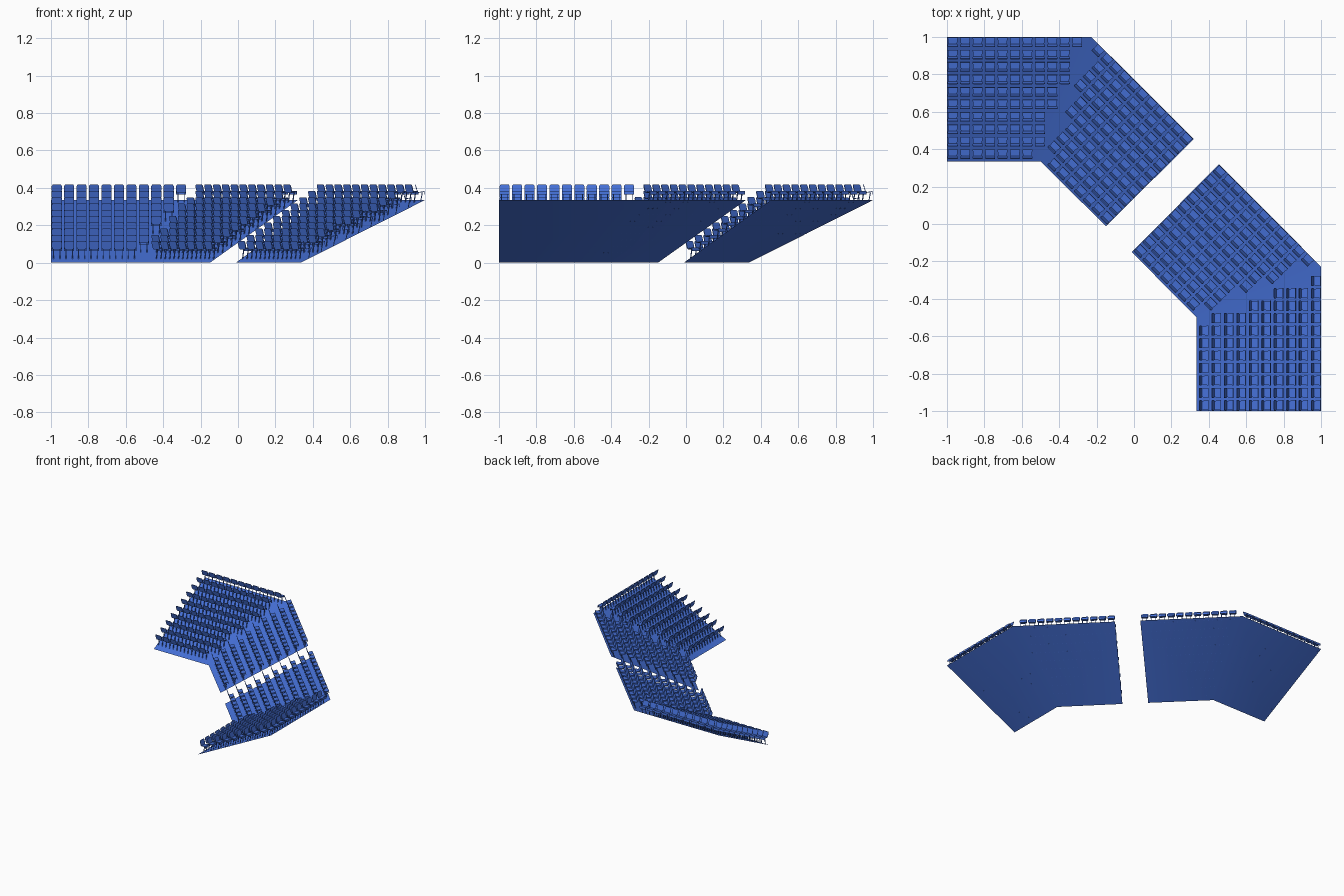
import bpy, bmesh
from mathutils import Vector

if "Cube" in bpy.data.objects:
    bpy.data.objects.remove(bpy.data.objects["Cube"])

blue = bpy.data.materials.new("seat blue")
blue.diffuse_color = (0.061, 0.165, 0.69, 1)
blue.use_nodes = True
blue.node_tree.nodes["Principled BSDF"].inputs["Base Color"].default_value = blue.diffuse_color

PITCH = 0.0665            # row and seat spacing
RISE = 0.0335             # height step per row
TOP = 0.335               # height of the outer edge
COUNTS = [11, 10, 10, 10, 9, 9, 8, 8, 8, 7]   # seats per row, top row first
H = 0.70711

# wing frames: origin at the outer open corner, run along the row, inward direction
WINGS = {
    "end_wing": (Vector((-1, 1, 0)), Vector((1, 0, 0)), Vector((0, -1, 0))),
    "corner_wing": (Vector((0.32, 0.455, 0)), Vector((-H, H, 0)), Vector((-H, -H, 0))),
}


def swap(p):
    """Mirror across the diagonal x = y."""
    return Vector((p.y, p.x, p.z))


def finish(bm, name):
    me = bpy.data.meshes.new(name)
    bm.to_mesh(me)
    bm.free()
    me.materials.append(blue)
    ob = bpy.data.objects.new(name, me)
    bpy.context.collection.objects.link(ob)
    return ob


def prism(bm, ring_a, ring_b, place):
    """Closed solid between two matching rings of (run, inward, height) points."""
    a = [bm.verts.new(place(p)) for p in ring_a]
    b = [bm.verts.new(place(p)) for p in ring_b]
    bm.faces.new(a)
    bm.faces.new(b[::-1])
    n = len(a)
    for i in range(n):
        j = (i + 1) % n
        bm.faces.new((a[i], b[i], b[j], a[j]))


def seat(bm, place):
    c = 0.031
    # backrest: leaning panel with clipped top corners
    outline = [(-.023, 0), (.023, 0), (.027, .012), (.027, .036), (.022, .043),
               (-.022, .043), (-.027, .036), (-.027, .012)]
    lean = lambda off: [(c + x, .037 + off + .3 * z, .374 + z) for x, z in outline]
    prism(bm, lean(0), lean(.004), place)
    # cushion: tapered pan, slightly raised at its free edge
    pan = [(-.027, .004, .379), (.027, .004, .379), (.023, .039, .373), (-.023, .039, .373)]
    prism(bm, [(c + x, d, z) for x, d, z in pan],
          [(c + x, d, z + .004) for x, d, z in pan], place)
    # lip folded down along the free edge
    lip = [(-.027, .002, .365), (.027, .002, .365), (.027, .004, .383), (-.027, .004, .383)]
    prism(bm, [(c + x, d, z) for x, d, z in lip],
          [(c + x, d + .003, z) for x, d, z in lip], place)
    # two slanted legs down to the deck
    for s in (-.017, .017):
        leg = [(.012, .375), (.017, .375), (.027, .321), (.022, .324)]
        prism(bm, [(c + s - .002, d, z) for d, z in leg],
              [(c + s + .002, d, z) for d, z in leg], place)


for side, flip in (("left", lambda p: p), ("right", swap)):
    # sloping deck: two flat wings joined at the mitre
    bm = bmesh.new()
    pts = [(-1, .335, 0), (-.5, .335, 0), (-.15, -.012, 0),
           (.32, .455, TOP), (-.228, 1, TOP), (-1, 1, TOP)]
    v = [bm.verts.new(flip(Vector(p))) for p in pts]
    for ids in ((0, 1, 4, 5), (1, 2, 3, 4)):
        f = bm.faces.new([v[i] for i in ids])
        f.normal_update()
        if f.normal.z < 0:
            f.normal_flip()
        f.smooth = True
    finish(bm, side + "_deck")

    # rows of seats on each wing
    for wing, (origin, run, inward) in WINGS.items():
        bm = bmesh.new()
        for row, count in enumerate(COUNTS):
            for col in range(count):
                def place(p, row=row, col=col):
                    q = origin + run * (p[0] + col * PITCH) + inward * (p[1] + row * PITCH)
                    q.z = p[2] - row * RISE
                    return flip(q)
                seat(bm, place)
        bmesh.ops.recalc_face_normals(bm, faces=bm.faces)
        finish(bm, side + "_" + wing + "_seats")
